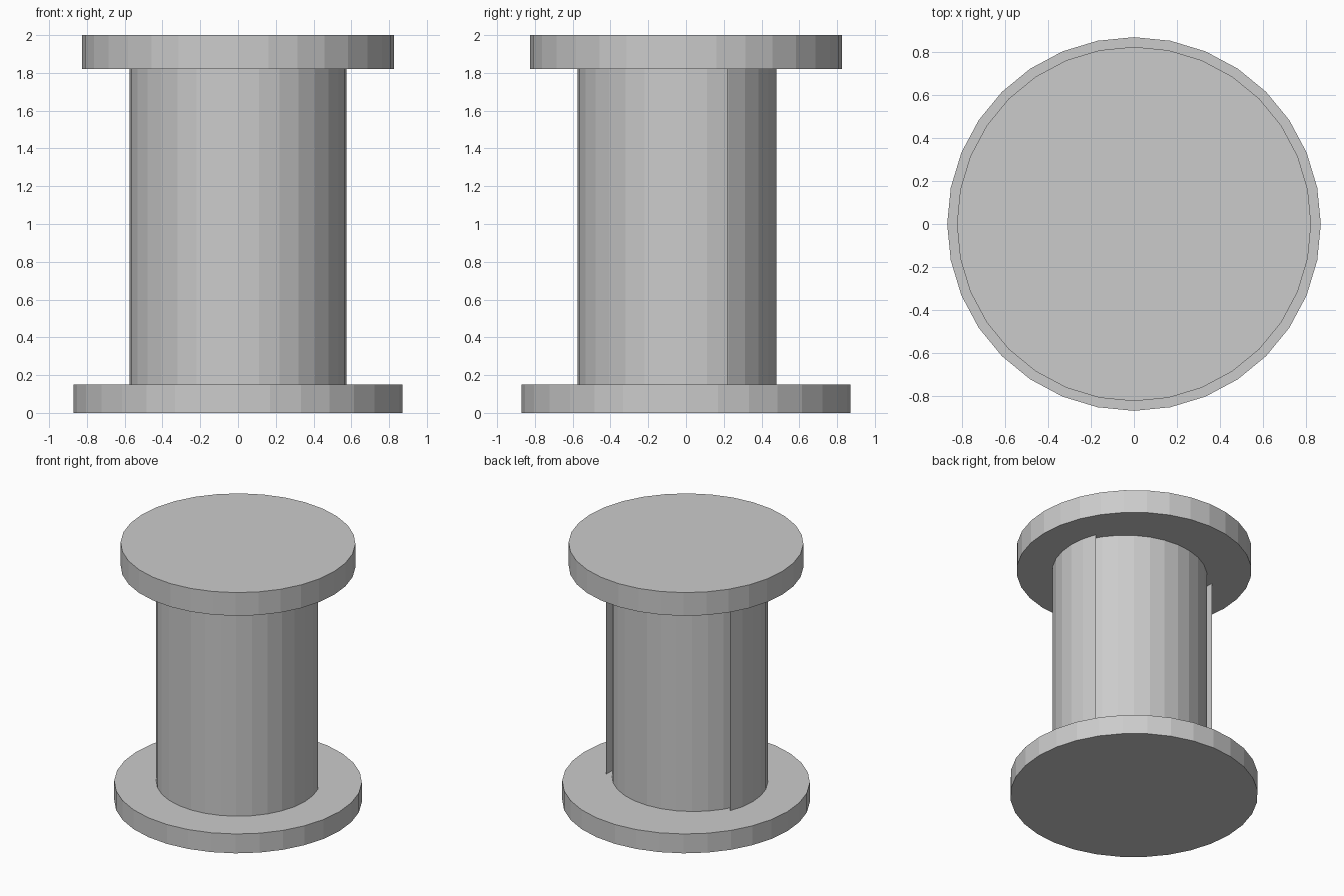
import bpy, bmesh, math

if "Cube" in bpy.data.objects:
    bpy.data.objects.remove(bpy.data.objects["Cube"])

SIDES = 32
STEP = 2 * math.pi / SIDES


def ring_point(k, radius, shift_y=0.0):
    return (radius * math.cos(k * STEP), radius * math.sin(k * STEP) + shift_y)


def prism(name, outline, z0, z1):
    """Extrude a closed outline from z0 up to z1."""
    bm = bmesh.new()
    face = bm.faces.new([bm.verts.new((x, y, z0)) for x, y in outline])
    ext = bmesh.ops.extrude_face_region(bm, geom=[face], use_keep_orig=True)
    top = [g for g in ext["geom"] if isinstance(g, bmesh.types.BMVert)]
    bmesh.ops.translate(bm, verts=top, vec=(0, 0, z1 - z0))
    bmesh.ops.recalc_face_normals(bm, faces=bm.faces)
    mesh = bpy.data.meshes.new(name)
    bm.to_mesh(mesh)
    bm.free()
    obj = bpy.data.objects.new(name, mesh)
    bpy.context.collection.objects.link(obj)
    return obj


def disc(name, radius, z0, z1):
    return prism(name, [ring_point(k, radius) for k in range(SIDES)], z0, z1)


# Bottom and top flanges
disc("bottom_flange", 0.87, 0.0, 0.15)
disc("top_flange", 0.825, 1.82, 2.0)

# Barrel: full-radius front, back panel pushed inward along y
first, last = 2, 14
R, INSET = 0.575, 0.095
back = [ring_point(k, R, -INSET) for k in range(first, last + 1)]
front = [ring_point(k, R) for k in range(last, SIDES + first + 1)]
prism("barrel", back + front, 0.15, 1.82)
